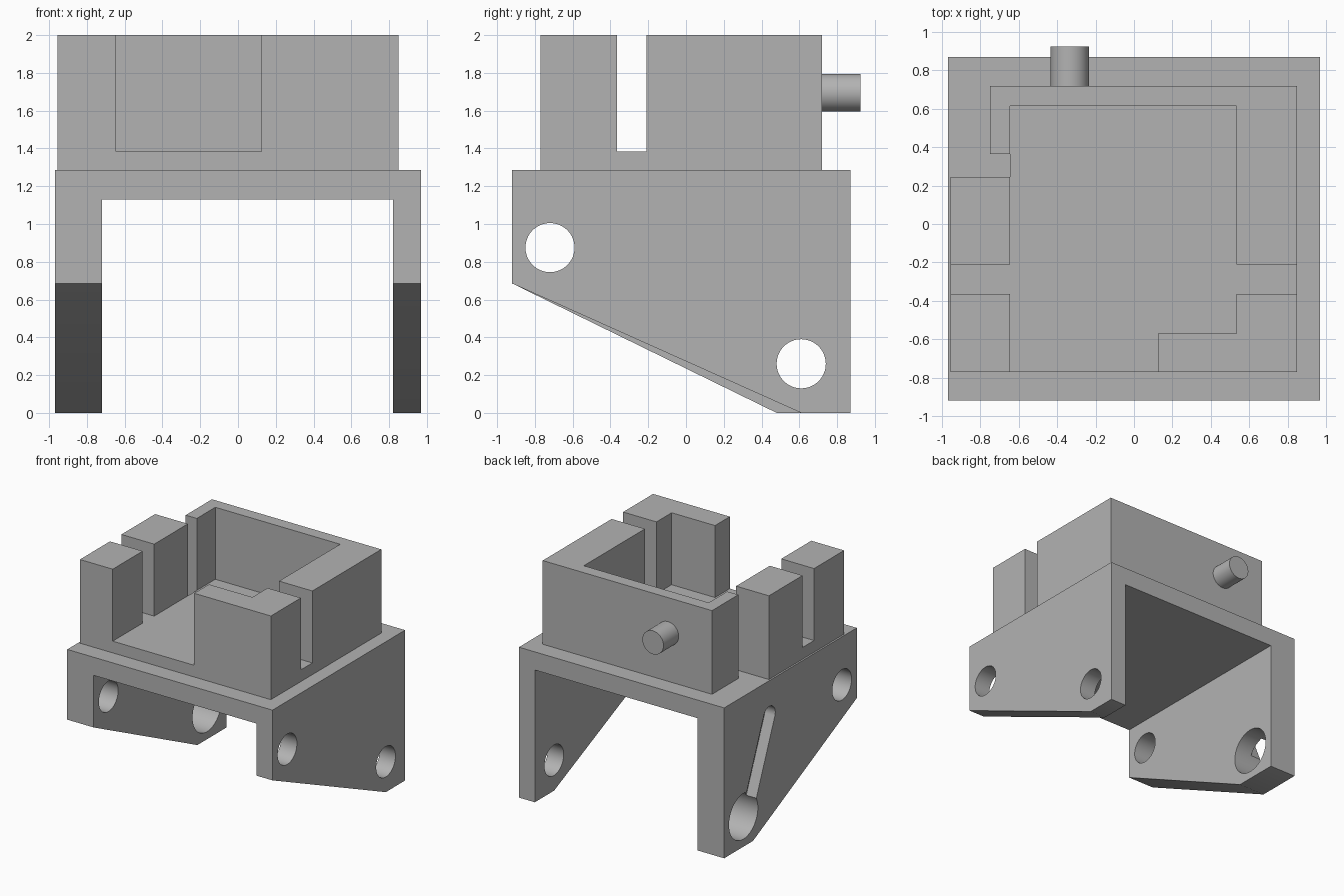
import bpy
import math
from mathutils import Vector

cube = bpy.data.objects.get("Cube")
if cube:
    bpy.data.objects.remove(cube)

grey = bpy.data.materials.new("light_grey")
grey.use_nodes = True
COLOR = (0.45, 0.45, 0.45, 1.0)
grey.diffuse_color = COLOR
grey.node_tree.nodes["Principled BSDF"].inputs["Base Color"].default_value = COLOR


def prism(name, outline, axis, low, high):
    """Extrude a 2D outline along an axis: x -> (y, z), y -> (x, z), z -> (x, y)."""
    index = "xyz".index(axis)

    def place(point, depth):
        co = list(point)
        co.insert(index, depth)
        return co

    n = len(outline)
    verts = [place(p, d) for d in (low, high) for p in outline]
    faces = [tuple(range(n))[::-1], tuple(range(n, 2 * n))]
    faces += [(i, (i + 1) % n, (i + 1) % n + n, i + n) for i in range(n)]
    mesh = bpy.data.meshes.new(name)
    mesh.from_pydata(verts, [], faces)
    mesh.materials.append(grey)
    # Point every face outward, whatever the winding of the outline
    area = sum(a[0] * b[1] - b[0] * a[1]
               for a, b in zip(outline, outline[1:] + outline[:1]))
    if (area < 0) != (axis == "y"):
        mesh.flip_normals()
    obj = bpy.data.objects.new(name, mesh)
    bpy.context.collection.objects.link(obj)
    return obj


def rect(a0, a1, b0, b1):
    return [(a0, b0), (a1, b0), (a1, b1), (a0, b1)]


def capsule(start, end, radius, steps=32):
    """Outline of a rounded slot; a circle when both ends are the same."""
    start, end = Vector(start), Vector(end)
    d = end - start
    base = math.atan2(d.y, d.x) - math.pi / 2 if d.length else 0
    points = []
    for centre, turn in ((end, 0), (start, math.pi)):
        for i in range(steps + (1 if d.length else 0)):
            a = base + turn + math.pi * i / steps
            points.append((centre.x + radius * math.cos(a),
                           centre.y + radius * math.sin(a)))
    return points


def combine(target, other, operation):
    mod = target.modifiers.new(operation.lower(), "BOOLEAN")
    mod.operation = operation
    mod.solver = "EXACT"
    mod.object = other
    bpy.ops.object.select_all(action="DESELECT")
    bpy.context.view_layer.objects.active = target
    target.select_set(True)
    bpy.ops.object.modifier_apply(modifier=mod.name)
    bpy.data.objects.remove(other)


# Lower bracket: an upside-down U with a thick and a thin leg
bracket = prism("bracket", [(-0.97, 0), (-0.72, 0), (-0.72, 1.13), (0.82, 1.13),
                            (0.82, 0), (0.97, 0), (0.97, 1.285), (-0.97, 1.285)],
                "y", -0.92, 0.87)

# Sloped underside and pivot holes of each leg
FRONT_HOLE, BACK_HOLE = (-0.72, 0.875), (0.61, 0.26)
for low, high, toe, back_radius in ((-1.2, -0.5, 0.48, 0.195), (0.5, 1.2, 0.61, 0.13)):
    heel = Vector((-0.92, 0.685))
    run = Vector((toe, 0)) - heel
    wedge = [tuple(heel - run * 0.2), (-1.3, -0.5), tuple(heel + run * 1.2)]
    combine(bracket, prism("slope_cutter", wedge, "x", low, high), "DIFFERENCE")
    for centre, radius in ((FRONT_HOLE, 0.13), (BACK_HOLE, back_radius)):
        hole = prism("hole_cutter", capsule(centre, centre, radius), "x", low, high)
        combine(bracket, hole, "DIFFERENCE")

# Angled groove running up from the large hole on the outer face
groove = prism("groove_cutter", capsule((0.53, 0.33), (0.26, 0.985), 0.08),
               "x", -1.2, -0.875)
combine(bracket, groove, "DIFFERENCE")

# Upper housing, with a notch in one side
housing = prism("housing", [(-0.955, -0.77), (0.85, -0.77), (0.85, 0.72),
                            (-0.75, 0.72), (-0.75, 0.365), (-0.645, 0.365),
                            (-0.645, 0.245), (-0.955, 0.245)], "z", 1.2, 2.0)

# Pocket, open to the front and to the notch
FLOOR = 1.385
pocket = prism("pocket_cutter", [(-0.645, -1), (0.125, -1), (0.125, -0.57),
                                 (0.535, -0.57), (0.535, 0.615), (-0.645, 0.615),
                                 (-0.645, 0.365), (-0.8, 0.365), (-0.8, 0.245),
                                 (-0.645, 0.245)], "z", FLOOR, 2.2)
combine(housing, pocket, "DIFFERENCE")

# Cross slot through both side walls
slot = prism("slot_cutter", rect(-1.2, 1.2, -0.365, -0.21), "z", FLOOR, 2.2)
combine(housing, slot, "DIFFERENCE")

# Peg on the back wall
peg_centre = (-0.335, 1.695)
peg = prism("peg", capsule(peg_centre, peg_centre, 0.1), "y", 0.68, 0.925)
combine(housing, peg, "UNION")

combine(bracket, housing, "UNION")
bracket.name = "mounting_bracket"
bpy.ops.object.shade_smooth_by_angle(angle=math.radians(30))
